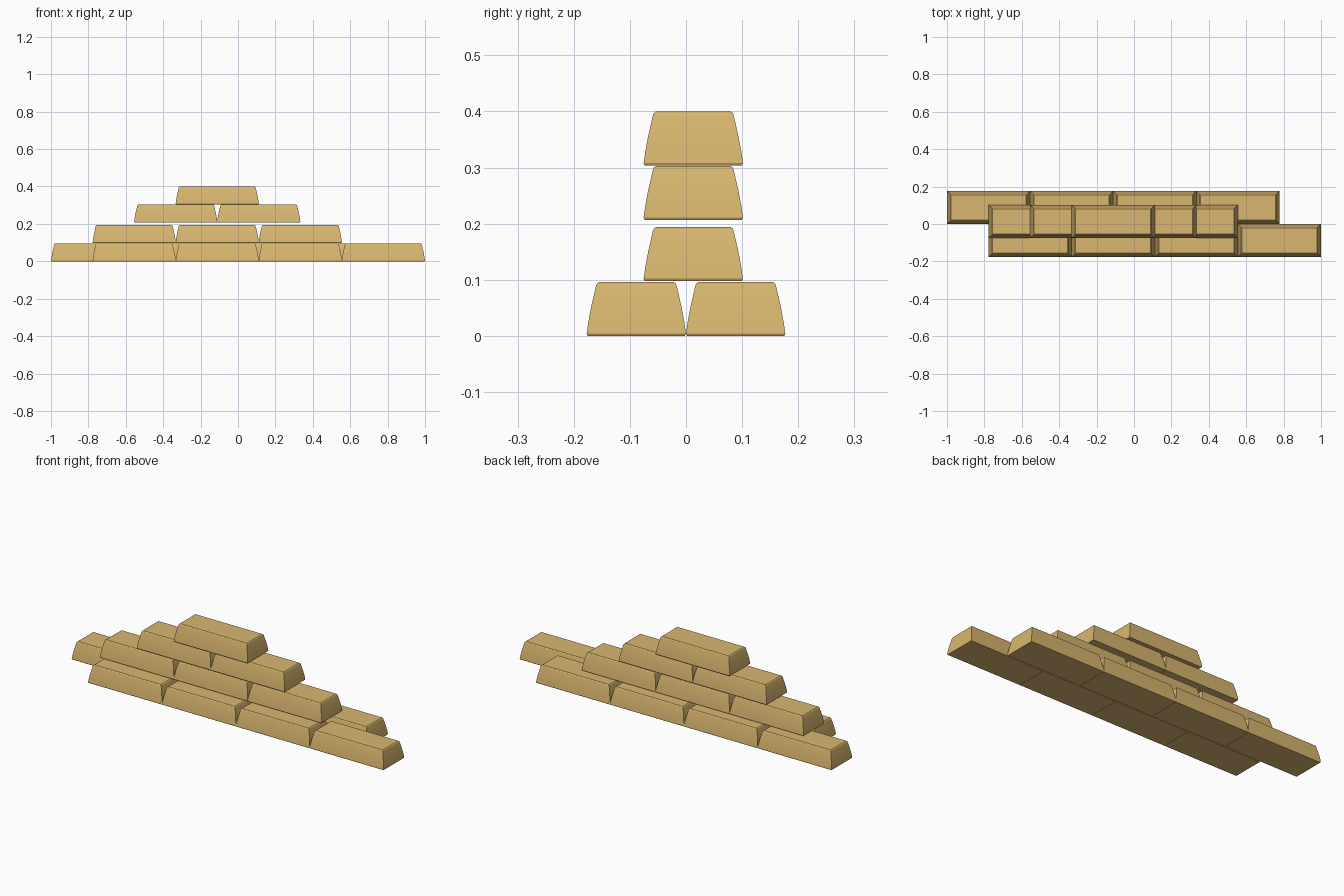
import bpy
import bmesh
import math

cube = bpy.data.objects.get("Cube")
if cube:
    bpy.data.objects.remove(cube, do_unlink=True)

# Gold material
GOLD = (0.69, 0.47, 0.16, 1.0)
gold = bpy.data.materials.new("gold")
gold.use_nodes = True
gold.diffuse_color = GOLD
gold.node_tree.nodes["Principled BSDF"].inputs["Base Color"].default_value = GOLD

LENGTH, WIDTH, HEIGHT = 0.445, 0.177, 0.096

# Flank profile of a bar: inset from the outline, height
PROFILE = [(0.002, 0.0), (0.0, 0.004), (0.003, 0.025), (0.008, 0.052),
           (0.0165, 0.089), (0.018, 0.093), (0.022, HEIGHT)]


def ingot_mesh():
    """Loft rectangular rings up the slightly bowed, tapering flanks."""
    bm = bmesh.new()
    rings = []
    for inset, z in PROFILE:
        hx, hy = LENGTH / 2 - inset, WIDTH / 2 - inset
        rings.append([bm.verts.new((sx * hx, sy * hy, z))
                      for sx, sy in ((-1, -1), (1, -1), (1, 1), (-1, 1))])
    for low, high in zip(rings, rings[1:]):
        for i in range(4):
            j = (i + 1) % 4
            bm.faces.new((low[i], low[j], high[j], high[i]))
    bm.faces.new(rings[0][::-1])
    bm.faces.new(rings[-1])
    mesh = bpy.data.meshes.new("ingot")
    bm.to_mesh(mesh)
    bm.free()
    mesh.materials.append(gold)
    return mesh


# Stack rows: name, number of bars, centre of first bar x, y, base z
STEP = 0.444
ROWS = [("bottom_front_bar", 4, -0.555, -0.0885, 0.0),
        ("bottom_back_bar", 4, -0.777, 0.0885, 0.0),
        ("second_row_bar", 3, -0.555, 0.013, 0.098),
        ("third_row_bar", 2, -0.333, 0.013, 0.207),
        ("top_bar", 1, -0.111, 0.013, 0.304)]

mesh = ingot_mesh()
bpy.ops.object.select_all(action="DESELECT")
for name, count, x, y, z in ROWS:
    for i in range(count):
        bar = bpy.data.objects.new(f"{name}_{i + 1}", mesh)
        bar.location = (x + i * STEP, y, z)
        bpy.context.collection.objects.link(bar)

# Soft flanks with crisp corners
bpy.context.view_layer.objects.active = bar
bar.select_set(True)
bpy.ops.object.shade_smooth_by_angle(angle=math.radians(30))
